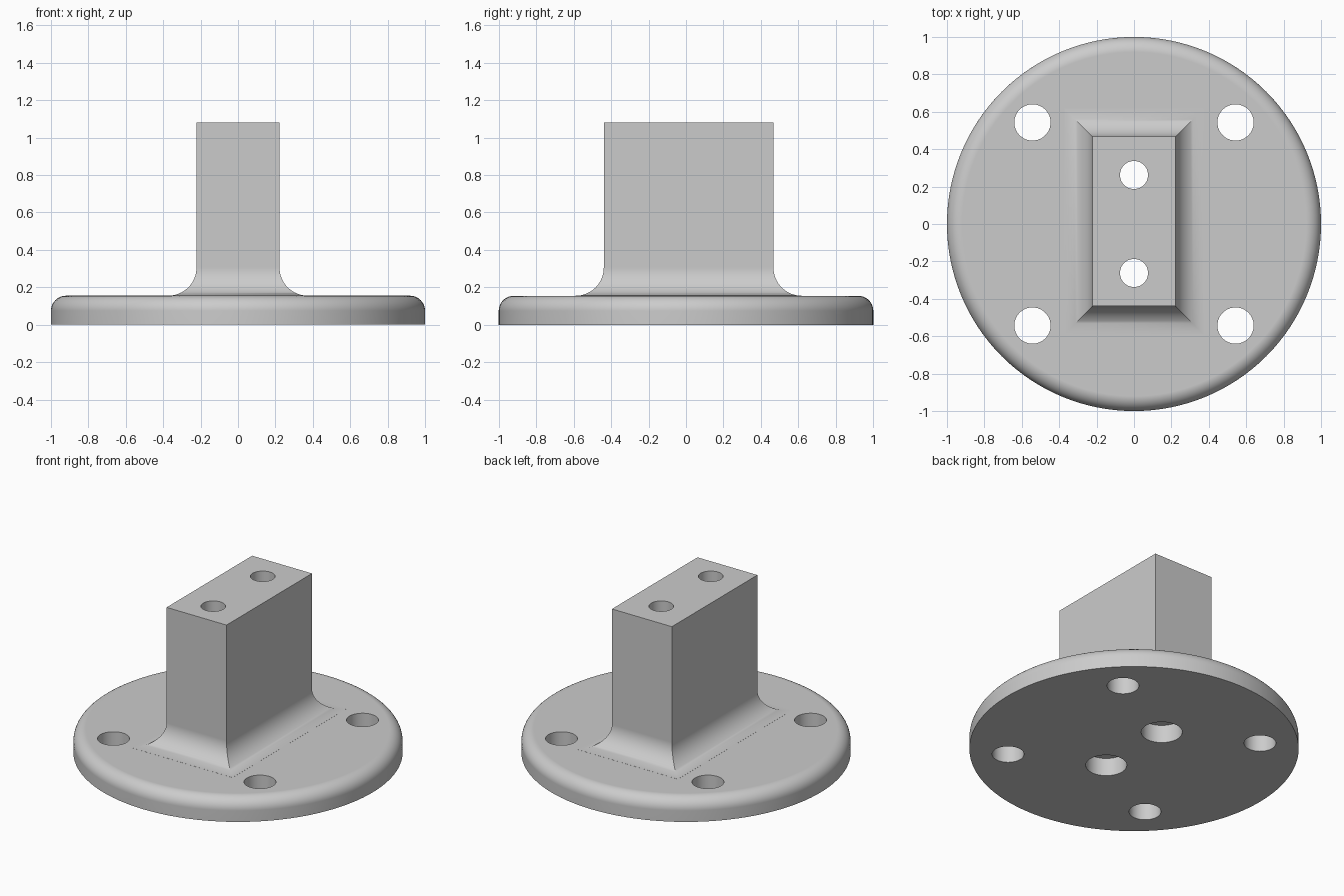
import bpy, bmesh, math

cube = bpy.data.objects.get("Cube")
if cube:
    bpy.data.objects.remove(cube, do_unlink=True)

PLATE_TOP, PLATE_ROUND = 0.155, 0.08
POST_TOP, FLARE = 1.08, 0.15
POST_X, POST_Y, POST_SHIFT = 0.222, 0.453, 0.014

grey = bpy.data.materials.new("plain grey")
grey.use_nodes = True
grey.diffuse_color = (0.6, 0.6, 0.6, 1)
grey.node_tree.nodes["Principled BSDF"].inputs["Base Color"].default_value = (0.6, 0.6, 0.6, 1)


def stack(name, rings):
    """Closed solid skinned through equal-sized rings from bottom to top."""
    bm = bmesh.new()
    loops = [[bm.verts.new(p) for p in ring] for ring in rings]
    n = len(loops[0])
    for low, high in zip(loops, loops[1:]):
        for i in range(n):
            j = (i + 1) % n
            bm.faces.new((low[i], low[j], high[j], high[i]))
    bm.faces.new(loops[0][::-1])
    bm.faces.new(loops[-1])
    mesh = bpy.data.meshes.new(name)
    bm.to_mesh(mesh)
    bm.free()
    mesh.materials.append(grey)
    obj = bpy.data.objects.new(name, mesh)
    bpy.context.collection.objects.link(obj)
    return obj


def circle(r, z, x=0, y=0, n=128):
    return [(x + r * math.cos(2 * math.pi * i / n),
             y + r * math.sin(2 * math.pi * i / n), z) for i in range(n)]


def rectangle(grow, z):
    w, d = POST_X + grow, POST_Y + grow
    return [(sx * w, POST_SHIFT + sy * d, z)
            for sx, sy in ((-1, -1), (1, -1), (1, 1), (-1, 1))]


def combine(target, other, operation):
    mod = target.modifiers.new(operation, "BOOLEAN")
    mod.operation, mod.solver, mod.object = operation, "EXACT", other
    bpy.context.view_layer.objects.active = target
    bpy.ops.object.modifier_apply(modifier=mod.name)
    bpy.data.objects.remove(other, do_unlink=True)


# Round base plate with a rounded upper rim
rings = [circle(1, 0)]
for i in range(11):
    a = math.pi / 2 * i / 10
    rings.append(circle(1 - PLATE_ROUND * (1 - math.cos(a)),
                        PLATE_TOP - PLATE_ROUND * (1 - math.sin(a))))
flange = stack("flanged_post", rings)

# Rectangular post with a concave flare at its foot
rings = [rectangle(FLARE, PLATE_TOP - 0.05)]
for i in range(17):
    a = math.pi / 2 * i / 16
    rings.append(rectangle(FLARE * (1 - math.sin(a)),
                           PLATE_TOP + 0.0005 + FLARE * (1 - math.cos(a))))
rings.append(rectangle(0, POST_TOP))
combine(flange, stack("post", rings), "UNION")


# Mounting holes, post holes and their counterbores underneath
def drill(x, y, r, low, high):
    cutter = stack("hole_cutter", [circle(r, low, x, y, 48), circle(r, high, x, y, 48)])
    cutter.hide_render = True
    combine(flange, cutter, "DIFFERENCE")


for sy in (-1, 1):
    for sx in (-1, 1):
        drill(sx * 0.543, sy * 0.543, 0.097, -0.1, 0.3)
    drill(0, sy * 0.262, 0.075, -0.1, 1.2)
    drill(0, sy * 0.262, 0.125, -0.1, 0.12)

# Smooth rounds with crisp edges
bpy.ops.object.select_all(action="DESELECT")
flange.select_set(True)
bpy.context.view_layer.objects.active = flange
bpy.ops.object.shade_smooth_by_angle(angle=math.radians(30))
normals = flange.modifiers.new("even_normals", "WEIGHTED_NORMAL")
normals.keep_sharp = True
